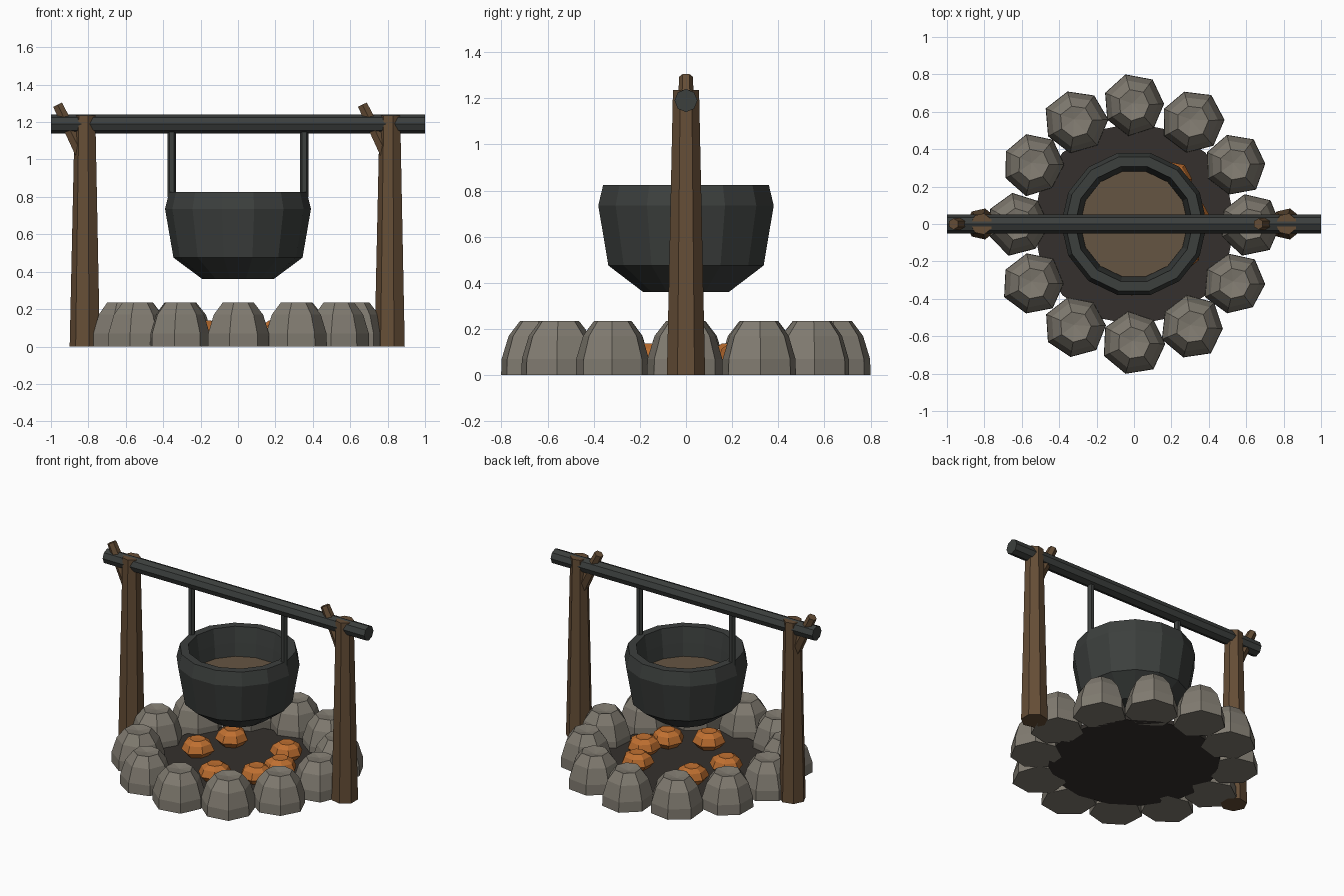
import bpy, bmesh, math, random
from mathutils import Vector

if "Cube" in bpy.data.objects:
    bpy.data.objects.remove(bpy.data.objects["Cube"])

random.seed(4)


def material(name, r, g, b):
    m = bpy.data.materials.new(name)
    m.diffuse_color = (r, g, b, 1)
    m.use_nodes = True
    m.node_tree.nodes["Principled BSDF"].inputs["Base Color"].default_value = m.diffuse_color
    return m


WOOD = material("wood", 0.13, 0.075, 0.037)
IRON = material("iron", 0.045, 0.05, 0.047)
STONE = material("stone", 0.22, 0.20, 0.165)
EMBER = material("ember", 0.52, 0.16, 0.03)
BROTH = material("broth", 0.13, 0.09, 0.055)
ASH = material("ash", 0.035, 0.03, 0.026)


def lathe(name, profile, sides, mat, loc=(0, 0, 0), phase=0.0, jitter=0.0, dip=None):
    """Flat-faced stack of rings (radius, z), capped at both ends."""
    bm = bmesh.new()
    wobble = [1 + random.uniform(-jitter, jitter) for _ in range(sides)]
    rings = []
    for r, z in profile:
        rings.append([bm.verts.new((r * wobble[i] * math.cos(phase + math.tau * i / sides),
                                    r * wobble[i] * math.sin(phase + math.tau * i / sides), z))
                      for i in range(sides)])
    for a, b in zip(rings, rings[1:]):
        for i in range(sides):
            j = (i + 1) % sides
            bm.faces.new((a[i], a[j], b[j], b[i]))
    bm.faces.new(rings[0][::-1])
    if dip is None:
        bm.faces.new(rings[-1])
    else:
        tip = bm.verts.new((-0.01, 0.01, dip))
        for i in range(sides):
            bm.faces.new((rings[-1][i], rings[-1][(i + 1) % sides], tip))
    bmesh.ops.recalc_face_normals(bm, faces=bm.faces)
    me = bpy.data.meshes.new(name)
    bm.to_mesh(me)
    bm.free()
    me.materials.append(mat)
    ob = bpy.data.objects.new(name, me)
    ob.location = loc
    bpy.context.collection.objects.link(ob)
    return ob


def rod(name, start, end, r1, r2, sides, mat, phase=0.0):
    start, end = Vector(start), Vector(end)
    d = end - start
    ob = lathe(name, [(r1, 0), (r2, d.length)], sides, mat, start, phase)
    ob.rotation_euler = d.to_track_quat('Z', 'Y').to_euler()
    return ob


# Ring of hearth stones
for k in range(12):
    a = math.tau * k / 12
    lathe("hearth_stone", [(0.168, 0), (0.166, 0.07), (0.135, 0.17), (0.085, 0.235)], 7, STONE,
          (0.622 * math.cos(a), 0.635 * math.sin(a), 0),
          phase=random.uniform(-0.06, 0.06), jitter=0.05, dip=0.222)

# Ash bed
lathe("ash_bed", [(0.54, 0), (0.54, 0.03)], 16, ASH)

# Glowing embers
for x, y in [(-0.28, -0.04), (-0.19, 0.21), (0.21, 0.235), (0.305, 0.025), (0.25, -0.15), (0.02, -0.28)]:
    lathe("ember", [(0.06, 0.02), (0.105, 0.07), (0.085, 0.115), (0.05, 0.138)], 7, EMBER, (x, y, 0),
          phase=random.uniform(0, 1), jitter=0.07, dip=0.135)

# Posts with a forked branch stub each
for side, x in (("left", -0.815), ("right", 0.815)):
    lathe(side + "_post", [(0.085, 0), (0.058, 1.235)], 7, WOOD, (x, 0, 0), phase=math.pi)
    rod(side + "_fork", (x - 0.02, 0, 1.03), (x - 0.15, 0, 1.293), 0.04, 0.03, 6, WOOD)

# Crossbar
rod("crossbar", (-1, 0, 1.19), (1, 0, 1.19), 0.05, 0.05, 8, IRON)

# Hanging rods
for x in (-0.354, 0.354):
    rod("hanging_rod", (x, 0, 0.80), (x, 0, 1.17), 0.022, 0.022, 6, IRON)

# Cauldron: outer wall, rim, inner wall
lathe("cauldron", [(0.19, 0.36), (0.345, 0.475), (0.39, 0.735), (0.368, 0.825), (0.315, 0.825),
                   (0.30, 0.72), (0.275, 0.50), (0.17, 0.42)], 14, IRON)

# Broth surface
lathe("broth", [(0.283, 0.60), (0.288, 0.63)], 14, BROTH)
